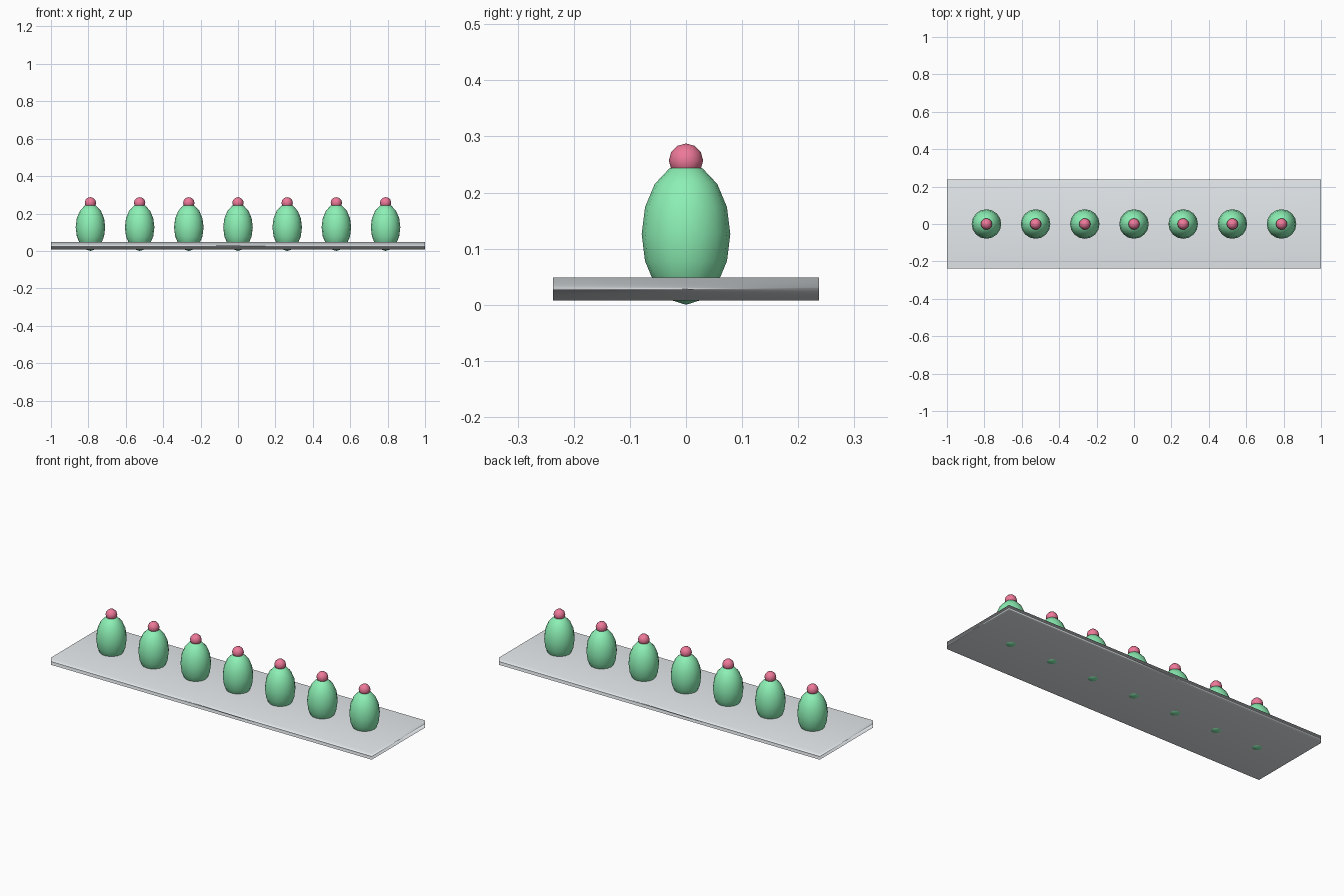
import bpy

if "Cube" in bpy.data.objects:
    bpy.data.objects.remove(bpy.data.objects["Cube"])

COUNT = 7
SPACING = 0.263


def make_material(name, color):
    mat = bpy.data.materials.new(name)
    mat.diffuse_color = color
    mat.use_nodes = True
    mat.node_tree.nodes["Principled BSDF"].inputs["Base Color"].default_value = mat.diffuse_color
    return mat


def ellipsoid(name, location, radii, segments, rings, mat):
    bpy.ops.mesh.primitive_uv_sphere_add(segments=segments, ring_count=rings, radius=1, location=location)
    obj = bpy.context.object
    obj.name = name
    obj.scale = radii
    bpy.ops.object.transform_apply(location=False, rotation=False, scale=True)
    bpy.ops.object.shade_smooth()
    obj.data.materials.append(mat)
    return obj


green = make_material("green", (0.263, 0.87, 0.46, 1))
pink = make_material("pink", (0.85, 0.19, 0.32, 1))
pale_grey = make_material("pale_grey", (0.79, 0.83, 0.85, 1))

# Flat tray: area-weighted normals keep the broad faces flat and blend the thin sides
bpy.ops.mesh.primitive_cube_add(size=1, location=(0, 0, 0.028))
tray = bpy.context.object
tray.name = "tray"
tray.scale = (2.0, 0.474, 0.0405)
bpy.ops.object.transform_apply(location=False, rotation=False, scale=True)
bpy.ops.object.shade_smooth()
tray.data.materials.append(pale_grey)
weighted = tray.modifiers.new("weighted_normals", 'WEIGHTED_NORMAL')
weighted.mode = 'FACE_AREA'
weighted.weight = 50

# Row of egg-shaped cacti, each with a round flower on top
for i in range(COUNT):
    x = (i - (COUNT - 1) / 2) * SPACING
    ellipsoid(f"cactus_body_{i + 1}", (x, 0, 0.126), (0.079, 0.079, 0.126), 16, 8, green)
    ellipsoid(f"cactus_flower_{i + 1}", (x, 0, 0.257), (0.0305, 0.0305, 0.0305), 12, 6, pink)
